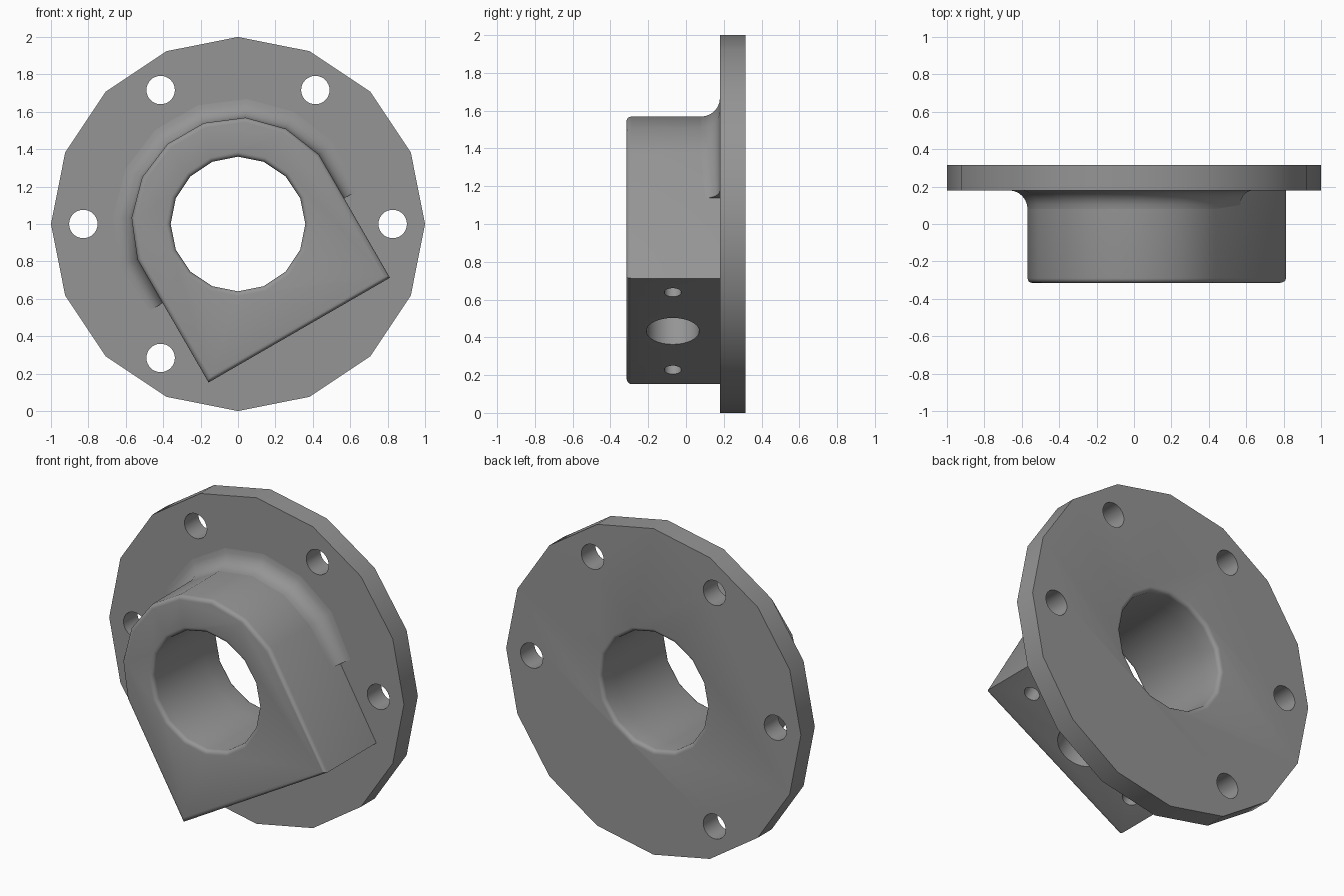
import bpy, bmesh
from math import sin, cos, pi, radians
from mathutils import Vector, Matrix

if "Cube" in bpy.data.objects:
    bpy.data.objects.remove(bpy.data.objects["Cube"])

FRONT, SEAT, BACK = -0.315, 0.18, 0.315     # depth planes along y
R_BODY, HALF_W, END = 0.57, 0.56, 0.655     # housing outline
R_BORE, EDGE = 0.36, 0.025
TILT = Matrix.Translation((0, 0, 1)) @ Matrix.Rotation(radians(-30), 4, "Y")
UPRIGHT = Matrix.Translation((0, 0, 1))

metal = bpy.data.materials.new("mid grey")
metal.use_nodes = True
grey = (0.3, 0.3, 0.3, 1)
metal.diffuse_color = grey
metal.node_tree.nodes["Principled BSDF"].inputs["Base Color"].default_value = grey


def loft(name, rings, matrix=UPRIGHT):
    """Skin a series of equal closed rings and cap both ends."""
    bm = bmesh.new()
    loops = [[bm.verts.new(p) for p in ring] for ring in rings]
    n = len(loops[0])
    for a, b in zip(loops, loops[1:]):
        for i in range(n):
            j = (i + 1) % n
            bm.faces.new((a[i], a[j], b[j], b[i]))
    bm.faces.new(loops[0])
    bm.faces.new(loops[-1])
    bmesh.ops.recalc_face_normals(bm, faces=bm.faces)
    bm.transform(matrix)
    mesh = bpy.data.meshes.new(name)
    bm.to_mesh(mesh)
    bm.free()
    mesh.materials.append(metal)
    obj = bpy.data.objects.new(name, mesh)
    bpy.context.collection.objects.link(obj)
    return obj


def circle(r, y, n=16, cx=0, cz=0):
    return [Vector((cx + r * sin(2 * pi * i / n), y, cz + r * cos(2 * pi * i / n)))
            for i in range(n)]


def cut(obj, cutters):
    for c in cutters:
        c.hide_render = True
        mod = obj.modifiers.new("cut", "BOOLEAN")
        mod.operation, mod.solver, mod.object = "DIFFERENCE", "EXACT", c
    mesh = bpy.data.meshes.new_from_object(
        obj.evaluated_get(bpy.context.evaluated_depsgraph_get()))
    obj.modifiers.clear()
    obj.data = mesh
    mesh.materials.clear()
    mesh.materials.append(metal)


def smooth(obj):
    bpy.ops.object.select_all(action="DESELECT")
    obj.select_set(True)
    bpy.context.view_layer.objects.active = obj
    bpy.ops.object.shade_smooth_by_angle(angle=radians(30))


# Housing outline: faceted arch with a square foot, grown by an offset
ARC = [radians(79.4 * (1 - 2 * i / 7)) for i in range(8)]


def outline(y, o):
    pts = [Vector((HALF_W + o, y, -END - o))]
    pts += [Vector(((R_BODY + o) * sin(a), y, (R_BODY + o) * cos(a))) for a in ARC]
    return pts + [Vector((-HALF_W - o, y, -END - o))]


quarter = [radians(22.5 * i) for i in range(5)]
flange = loft("flange", [circle(1, SEAT), circle(1, BACK)])
housing = loft("housing", [outline(SEAT, 0)] + [
    outline(FRONT + EDGE * (1 - sin(t)), EDGE * (cos(t) - 1)) for t in quarter], TILT)

# Fillet swept around the arch, ending squarely on both straight sides
path = [(Vector((HALF_W, 0, -0.165)), Vector((1, 0, 0)), 0.08)]
path += [(Vector((sin(a), 0, cos(a))) * R_BODY, Vector((sin(a), 0, cos(a))), 0.1)
         for a in ARC]
path += [(Vector((-HALF_W, 0, -0.165)), Vector((-1, 0, 0)), 0.08)]
sections = []
for p, out, r in path:
    profile = [(r * (1 - cos(t)), SEAT - r * (1 - sin(t)))
               for t in (radians(15 * i) for i in range(7))]
    profile += [(-0.02, SEAT), (-0.02, SEAT - r)]
    sections.append([p + out * o + Vector((0, y, 0)) for o, y in profile])
fillet = loft("base_fillet", sections, TILT)

# Bore cutter with flared, rounded rims at both ends
half = [(R_BORE + EDGE, BACK + 0.1)]
half += [(R_BORE + EDGE * (1 - cos(t)), BACK - EDGE * (1 - sin(t))) for t in reversed(quarter)]
rims = half + [(r, -y) for r, y in reversed(half)]
bore = loft("bore_cutter", [circle(r, y) for r, y in rims])

# Five bolt holes, with none behind the foot of the housing
bolts = [loft("bolt_cutter", [circle(0.076, y, 32, 0.827 * cos(a), 0.827 * sin(a))
                              for y in (SEAT - 0.1, BACK + 0.1)])
         for a in (radians(60 * i) for i in range(5))]

# Blind port and two screw holes in the foot face
ports = []
for x, r, depth in ((0, 0.14, 0.22), (0.41, 0.045, 0.2), (-0.41, 0.045, 0.2)):
    rings = [[Vector((x + p.x, p.z - 0.07, z)) for p in circle(r, 0, 32)]
             for z in (-END - 0.1, -END + depth)]
    ports.append(loft("port_cutter", rings, TILT))

cut(flange, [bore] + bolts)
cut(housing, [bore] + ports)
for c in [bore] + bolts + ports:
    bpy.data.objects.remove(c)
for part in (flange, housing, fillet):
    smooth(part)
